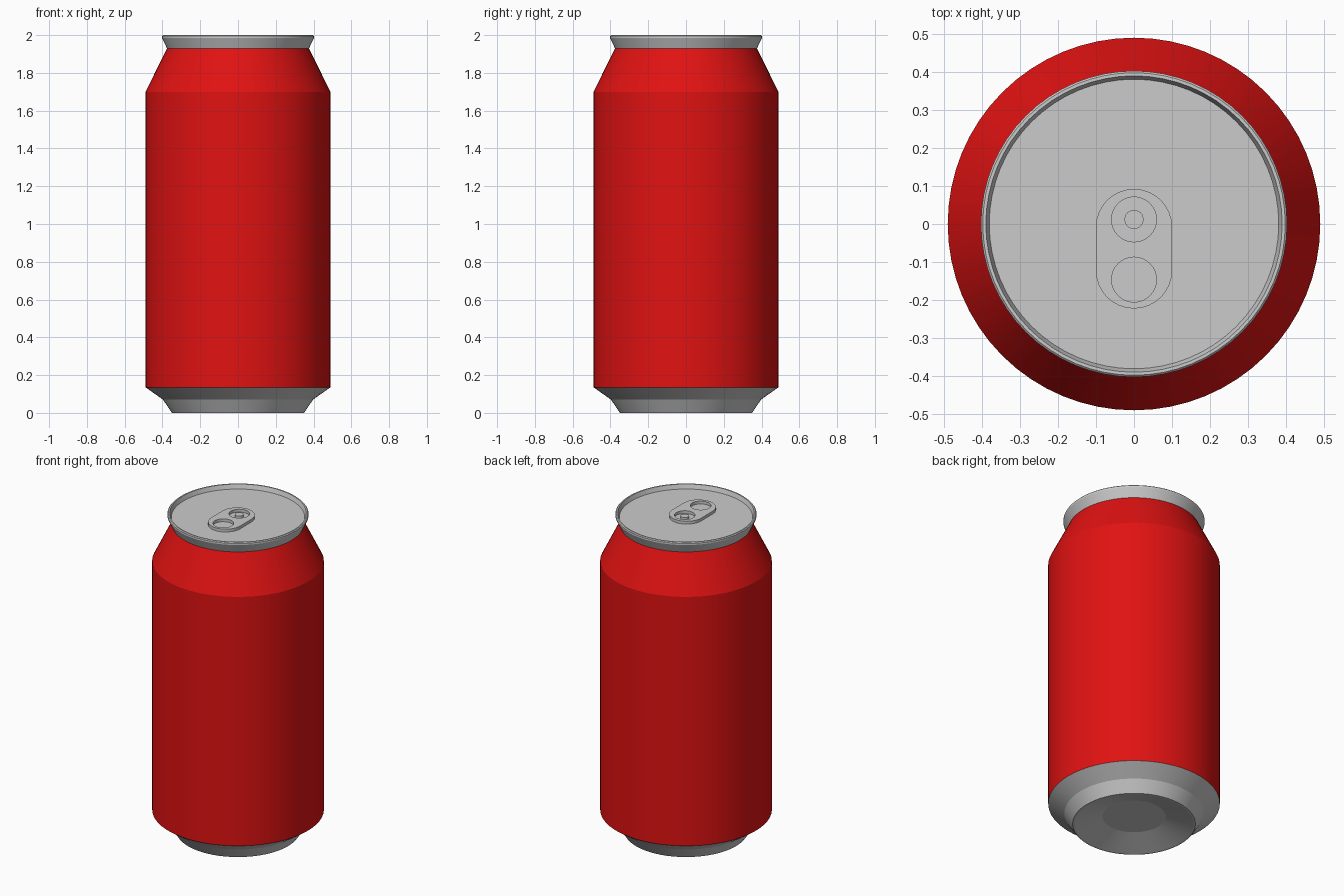
import bpy, bmesh, math

if "Cube" in bpy.data.objects:
    bpy.data.objects.remove(bpy.data.objects["Cube"])

SEG = 64


def material(name, rgb):
    m = bpy.data.materials.new(name)
    m.diffuse_color = (*rgb, 1)
    m.use_nodes = True
    m.node_tree.nodes["Principled BSDF"].inputs["Base Color"].default_value = m.diffuse_color
    return m


red = material("red paint", (0.75, 0.006, 0.006))
silver = material("silver metal", (0.60, 0.60, 0.60))


def finish(ob, mat):
    ob.data.materials.clear()
    ob.data.materials.append(mat)
    bpy.ops.object.select_all(action='DESELECT')
    ob.select_set(True)
    bpy.context.view_layer.objects.active = ob
    bpy.ops.object.shade_smooth_by_angle(angle=math.radians(15))
    return ob


def lathe(name, profile, mat, seg=SEG):
    """Spin a (radius, height) profile, listed bottom-outside to top, round z."""
    bm = bmesh.new()
    rings = []
    for r, z in profile:
        if r == 0:
            rings.append([bm.verts.new((0, 0, z))] * seg)
        else:
            rings.append([bm.verts.new((r * math.cos(2 * math.pi * i / seg),
                                        r * math.sin(2 * math.pi * i / seg), z))
                          for i in range(seg)])
    for a, b in zip(rings, rings[1:]):
        for i in range(seg):
            j = (i + 1) % seg
            bm.faces.new(list(dict.fromkeys((a[i], a[j], b[j], b[i]))))
    me = bpy.data.meshes.new(name)
    bm.to_mesh(me)
    bm.free()
    ob = bpy.data.objects.new(name, me)
    bpy.context.collection.objects.link(ob)
    return finish(ob, mat)


# painted wall and shoulder
lathe("body", [(0.489, 0.135), (0.489, 1.70), (0.376, 1.93)], red)

# bare metal foot with the recessed underside
lathe("base", [(0, 0.05), (0.18, 0.05), (0.34, 0.0), (0.35, 0.0),
               (0.397, 0.07), (0.489, 0.135)], silver)

# neck, rolled rim and sunken lid panel
lathe("lid", [(0.376, 1.93), (0.402, 1.985), (0.402, 1.995), (0.397, 2.0),
              (0.389, 2.0), (0.38, 1.973), (0, 1.973)], silver)

# rivet holding the tab
rivet = lathe("rivet", [(0.025, 1.97), (0.025, 1.987), (0, 1.987)], silver, 24)
rivet.location.y = 0.012


# pull tab: capsule plate with two round holes
def circle(cy, r, n=32):
    return [(r * math.cos(2 * math.pi * i / n), cy + r * math.sin(2 * math.pi * i / n))
            for i in range(n)]


def capsule(y0, y1, r, n=16):
    arc = [(r * math.cos(math.pi * i / n), r * math.sin(math.pi * i / n))
           for i in range(n + 1)]
    return [(x, y1 + y) for x, y in arc] + [(-x, y0 - y) for x, y in arc]


curve = bpy.data.curves.new("tab_outline", 'CURVE')
curve.dimensions = '2D'
curve.fill_mode = 'BOTH'
curve.extrude = 0.009
for pts in (capsule(-0.122, -0.008, 0.1), circle(0.012, 0.059), circle(-0.146, 0.059)):
    s = curve.splines.new('POLY')
    s.points.add(len(pts) - 1)
    for p, (x, y) in zip(s.points, pts):
        p.co = (x, y, 0, 1)
    s.use_cyclic_u = True
tab = bpy.data.objects.new("pull_tab", curve)
bpy.context.collection.objects.link(tab)
tab.location.z = 1.982
bpy.ops.object.select_all(action='DESELECT')
tab.select_set(True)
bpy.context.view_layer.objects.active = tab
bpy.ops.object.convert(target='MESH')
finish(bpy.context.view_layer.objects.active, silver)
